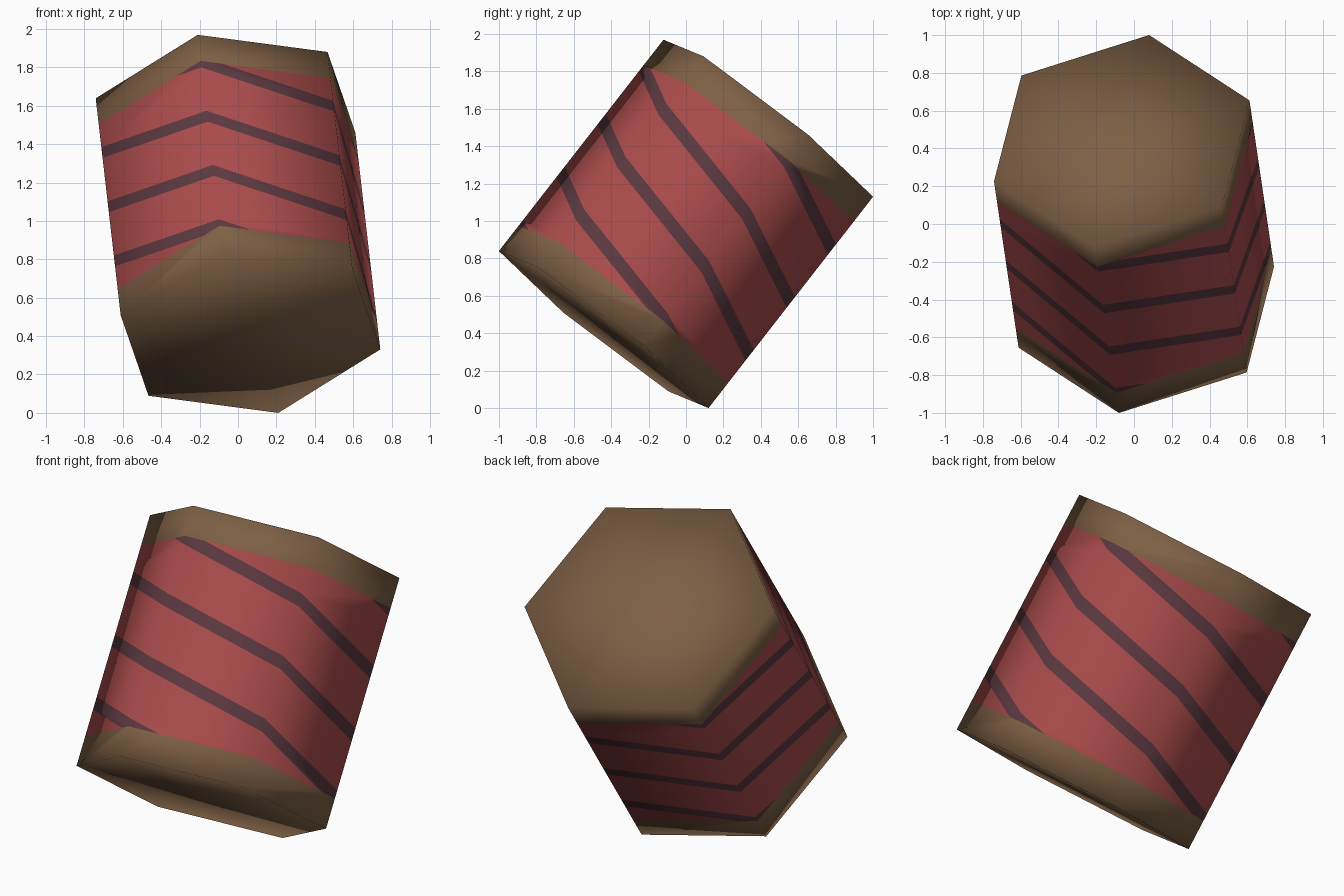
import bpy, bmesh, math
from mathutils import Vector, Matrix

if "Cube" in bpy.data.objects:
    bpy.data.objects.remove(bpy.data.objects["Cube"])

R, H = 0.715, 1.438        # hexagon radius, barrel length
BAND = 0.12                # end band, as a fraction of the length
STEP, PITCH, HALF = 0.125, 0.25, 0.025   # stripe rise per side, spacing, half width


def material(name, rgb):
    m = bpy.data.materials.new(name)
    m.diffuse_color = (*rgb, 1)
    m.use_nodes = True
    m.node_tree.nodes["Principled BSDF"].inputs["Base Color"].default_value = m.diffuse_color
    return m


def corner(k, t):
    """Corner k of the prism at fraction t measured down from the top."""
    a = math.radians(60 * k)
    return Vector((R * math.cos(a), R * math.sin(a), H * (0.5 - t)))


bm = bmesh.new()

# Rings, end bands and fan caps
rings = [[bm.verts.new(corner(k, t)) for k in range(6)] for t in (0, BAND, 1 - BAND, 1)]
top = bm.verts.new((0, 0, H / 2))
bottom = bm.verts.new((0, 0, -H / 2))
middle = []
for k in range(6):
    j = (k + 1) % 6
    bm.faces.new((top, rings[0][k], rings[0][j]))
    bm.faces.new((bottom, rings[3][j], rings[3][k]))
    for i in range(3):
        f = bm.faces.new((rings[i][k], rings[i + 1][k], rings[i + 1][j], rings[i][j]))
        if i == 1:
            middle.append(f)

# Spiral stripes cut into each middle side
for k in range(6):
    faces = [middle[k]]
    middle[k].material_index = 1
    a = math.radians(60 * k + 30)
    out = Vector((math.cos(a), math.sin(a), 0))
    for n in range(-4, 5):
        for side in (-HALF, HALF):
            t = k * STEP + n * PITCH + side
            if t + STEP < BAND or t > 1 - BAND:
                continue
            p0, p1 = corner(k, t), corner(k + 1, t + STEP)
            edges = {e for f in faces for e in f.edges}
            verts = {v for f in faces for v in f.verts}
            res = bmesh.ops.bisect_plane(
                bm, geom=faces + list(edges) + list(verts), dist=1e-4,
                plane_co=p0, plane_no=(p1 - p0).cross(out).normalized())
            found = {g for g in res["geom"] if isinstance(g, bmesh.types.BMFace)}
            faces = [f for f in found.union(faces) if f.is_valid]
    along = (corner(k + 1, 0) - corner(k, 0)) / R
    for f in faces:
        c = f.calc_center_median()
        u = (c - corner(k, 0)).dot(along) / R
        t = 0.5 - c.z / H
        off = (t - (k + u) * STEP + PITCH / 2) % PITCH - PITCH / 2
        f.material_index = 2 if abs(off) < HALF else 1

for f in bm.faces:
    f.smooth = True
bmesh.ops.recalc_face_normals(bm, faces=bm.faces[:])

# Tilt the barrel into its resting pose
ez = Vector((-0.13, 0.88, 1.13)).normalized()
ex = Vector((0.145, 0.56, -0.42))
ex = (ex - ez * ex.dot(ez)).normalized()
ey = ez.cross(ex)
bm.transform(Matrix((ex, ey, ez)).transposed().to_4x4())
low = min(v.co.z for v in bm.verts)
bmesh.ops.translate(bm, verts=bm.verts[:], vec=(0, 0, -low))

mesh = bpy.data.meshes.new("striped_hex_barrel")
bm.to_mesh(mesh)
bm.free()
for name, rgb in (("brown", (0.21, 0.117, 0.059)),
                  ("red", (0.40, 0.07, 0.07)),
                  ("dark plum", (0.105, 0.04, 0.052))):
    mesh.materials.append(material(name, rgb))
barrel = bpy.data.objects.new("striped_hex_barrel", mesh)
bpy.context.collection.objects.link(barrel)
